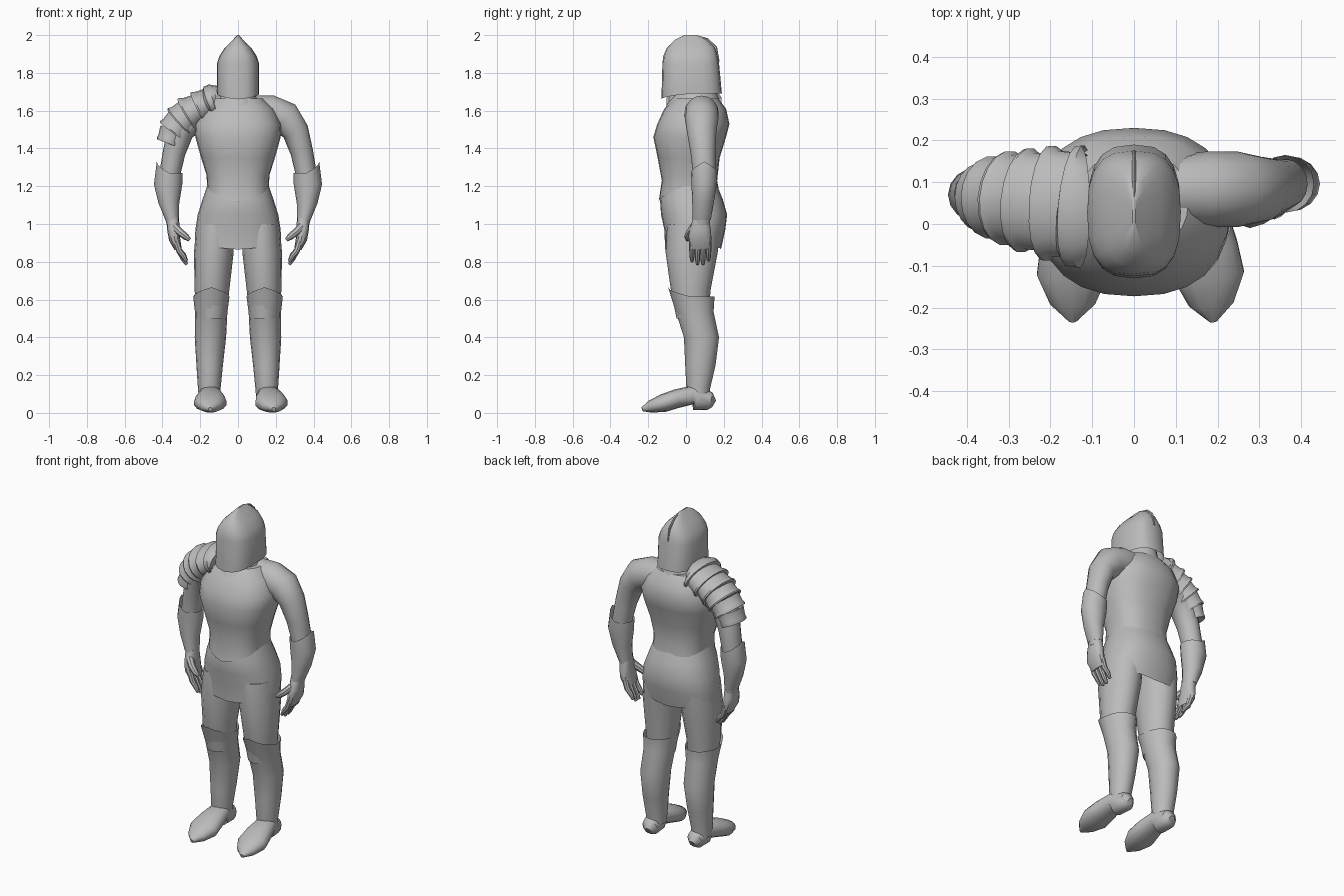
import bpy, bmesh, math
from mathutils import Vector

steel = bpy.data.materials.new("steel_grey")
steel.diffuse_color = (0.5, 0.5, 0.5, 1)
FRONT, OUTER = -math.pi / 2, 0.0


def spow(v, e):
    return math.copysign(abs(v) ** (2 / e), v)


def tube(name, rings, n=16, e=2.0, side=1, ref=(0, 1, 0), upright=False,
         peak=FRONT, both=False, caps=(True, True), shift=(0, 0, 0)):
    """Loft elliptical rings (x, y, z, ra, rb[, peak height]) along their path."""
    bm = bmesh.new()
    centres = [Vector(r[:3]) for r in rings]
    loops = []
    for i, r in enumerate(rings):
        t = centres[min(i + 1, len(rings) - 1)] - centres[max(i - 1, 0)]
        t = Vector((0, 0, 1)) if upright else t.normalized()
        u = Vector(ref).cross(t).normalized()
        v = t.cross(u)
        rise = r[5] if len(r) > 5 else 0
        loop = []
        for k in range(n):
            a = 2 * math.pi * k / n
            d = abs((a - peak + math.pi) % (2 * math.pi) - math.pi)
            if both:
                d = min(d, math.pi - d)
            p = centres[i] + u * r[3] * spow(math.cos(a), e) + v * r[4] * spow(math.sin(a), e)
            p.z += rise * max(0, 1 - d / (math.pi / 2))
            p.x *= side
            loop.append(bm.verts.new(p + Vector(shift)))
        loops.append(loop)
    for A, B in zip(loops, loops[1:]):
        for k in range(n):
            j = (k + 1) % n
            bm.faces.new((A[k], A[j], B[j], B[k]))
    if caps[0]:
        bm.faces.new(loops[0][::-1])
    if caps[1]:
        bm.faces.new(loops[-1])
    bmesh.ops.recalc_face_normals(bm, faces=bm.faces)
    mesh = bpy.data.meshes.new(name)
    bm.to_mesh(mesh)
    bm.free()
    mesh.materials.append(steel)
    ob = bpy.data.objects.new(name, mesh)
    bpy.context.collection.objects.link(ob)
    bpy.ops.object.select_all(action='DESELECT')
    ob.select_set(True)
    bpy.context.view_layer.objects.active = ob
    bpy.ops.object.shade_smooth_by_angle(angle=math.radians(40))
    return ob


def body(rows):
    """Rows (z, front y, back y, half width[, peak]) to centred upright rings."""
    return [(0, (f + b) / 2, z, w, (b - f) / 2, *rest) for z, f, b, w, *rest in rows]


# Helmet: rounded from the side, gabled from the front
tube("helmet", body([(1.69, -.13, .19, .112, -.03), (1.85, -.125, .175, .112),
                     (1.89, -.12, .168, .098), (1.935, -.10, .152, .068),
                     (1.975, -.06, .11, .028), (2.0, -.01, .06, .004)]),
     n=20, e=2.7, upright=True, caps=(False, True))
# Ridge on the rear of the helmet
tube("helmet_ridge", [(0, .06, 1.993, .006, .004), (0, .11, 1.975, .01, .005),
                      (0, .155, 1.935, .01, .005), (0, .172, 1.86, .006, .004)],
     n=6, ref=(1, 0, 0))
# Neck and flared collar
tube("collar", body([(1.59, -.12, .2, .15), (1.635, -.10, .185, .12),
                     (1.69, -.05, .165, .085), (1.8, -.04, .14, .075)]), upright=True)

# Breastplate with pointed lower edges
tube("breastplate", body([(1.2, -.145, .185, .163, -.085), (1.26, -.128, .165, .167, -.03),
                          (1.35, -.15, .178, .195), (1.46, -.173, .212, .226),
                          (1.53, -.152, .23, .23), (1.61, -.115, .212, .19),
                          (1.665, -.06, .17, .13)]),
     n=24, e=2.35, upright=True, both=True, caps=(False, True))
# Hip skirt, open below
tube("skirt", body([(.9, -.11, .185, .228, -.035), (.97, -.115, .208, .226),
                    (1.05, -.132, .218, .213), (1.13, -.138, .195, .188),
                    (1.24, -.11, .15, .15)]),
     n=24, e=2.3, upright=True, both=True, caps=(False, True))

for s, label in ((1, "left"), (-1, "right")):
    # Thigh
    tube(label + "_thigh", [(.138, .035, .5, .075, .085), (.138, .025, .65, .092, .105),
                            (.128, .03, .85, .105, .138), (.12, .04, 1.0, .1, .14)],
         side=s, upright=True)
    # Greave with a flared, pointed knee cuff
    tube(label + "_greave", [(.152, .068, .08, .056, .058), (.152, .065, .13, .06, .063),
                             (.15, .076, .25, .07, .08), (.146, .082, .4, .083, .093),
                             (.142, .046, .535, .086, .1), (.141, .028, .615, .096, .123, .05)],
         side=s, upright=True, caps=(True, False))
    # Shoe: heel to toe, rows are y, sole height, top height, half width
    shoe = [(.147, .025, .07, .02), (.125, .012, .11, .048), (.06, .012, .14, .056),
            (.035, .045, .145, .06), (-.05, .025, .125, .078), (-.12, .004, .1, .087),
            (-.19, .0, .065, .055), (-.232, .008, .03, .01)]
    splay, out = (.1, .156) if s == 1 else (0, .147)
    tube(label + "_shoe", [(out + splay * (.1 - y), y, (lo + hi) / 2, (hi - lo) / 2, w)
                           for y, lo, hi, w in shoe],
         n=14, e=2.2, side=s, ref=(1, 0, 0))

    # Arm, shoulder to wrist
    off = (0, .008 if s == 1 else -.018, 0)
    tube(label + "_arm", [(.345, .075, 1.0, .033, .042), (.365, .085, 1.15, .05, .055),
                          (.36, .088, 1.27, .056, .06), (.338, .082, 1.38, .06, .066),
                          (.305, .075, 1.49, .071, .078), (.25, .075, 1.56, .09, .09),
                          (.17, .075, 1.59, .092, .09), (.08, .075, 1.6, .08, .08)],
         side=s, shift=off)
    # Forearm guard rising to a point outside the elbow
    tube(label + "_forearm_guard", [(.348, .075, 1.02, .036, .048), (.366, .082, 1.11, .055, .057),
                                    (.37, .088, 1.21, .075, .067), (.362, .088, 1.27, .068, .069, .06)],
         side=s, upright=True, peak=OUTER, caps=(True, False), shift=off)
    # Palm, fingers and thumb
    tube(label + "_palm", [(.318, .068, .87, .02, .05), (.336, .065, .92, .03, .062),
                           (.342, .068, .97, .033, .056), (.345, .073, 1.03, .033, .042)],
         n=12, e=2.4, side=s, shift=off)
    for i in range(4):
        y = .024 + .029 * i
        drop = (.015, 0, 0, .02)[i]
        tube(f"{label}_finger_{i + 1}", [(.272, y, .785 + drop, .008, .008), (.288, y, .815 + drop, .014, .014),
                                         (.312, y, .86, .016, .015), (.328, y, .91, .017, .016)],
             n=8, side=s, shift=off)
    tube(label + "_thumb", [(.255, .0, .915, .009, .01), (.275, .0, .932, .018, .018),
                            (.305, .012, .955, .02, .021), (.335, .035, .985, .022, .025)],
         n=8, side=s, shift=off)

# Layered shoulder guard on one arm: path nodes x, y, z, radius across, radius along y
nodes = [(.135, .045, 1.65, .09, .145), (.205, .05, 1.615, .09, .135), (.262, .057, 1.58, .098, .122),
         (.305, .062, 1.54, .095, .11), (.343, .064, 1.49, .085, .096), (.366, .064, 1.43, .066, .08)]
for i, (a, b) in enumerate(zip(nodes, nodes[1:])):
    def blend(t, k):
        c = [p + (q - p) * t for p, q in zip(a, b)]
        return (*c[:3], c[3] * k, c[4] * k)
    tube(f"shoulder_plate_{i + 1}", [blend(-.1, .86), blend(.7, .93), blend(.95, 1.03),
                                     blend(1.08, 1.02), blend(1.02, .85)],
         n=18, side=-1, caps=(False, False))
# Upright disc at the neck end of the shoulder guard
tube("shoulder_disc", [(.122, .042, 1.652, .08, .135), (.127, .042, 1.653, .09, .148),
                       (.147, .043, 1.644, .09, .146), (.158, .045, 1.64, .07, .12)],
     n=18, side=-1)
